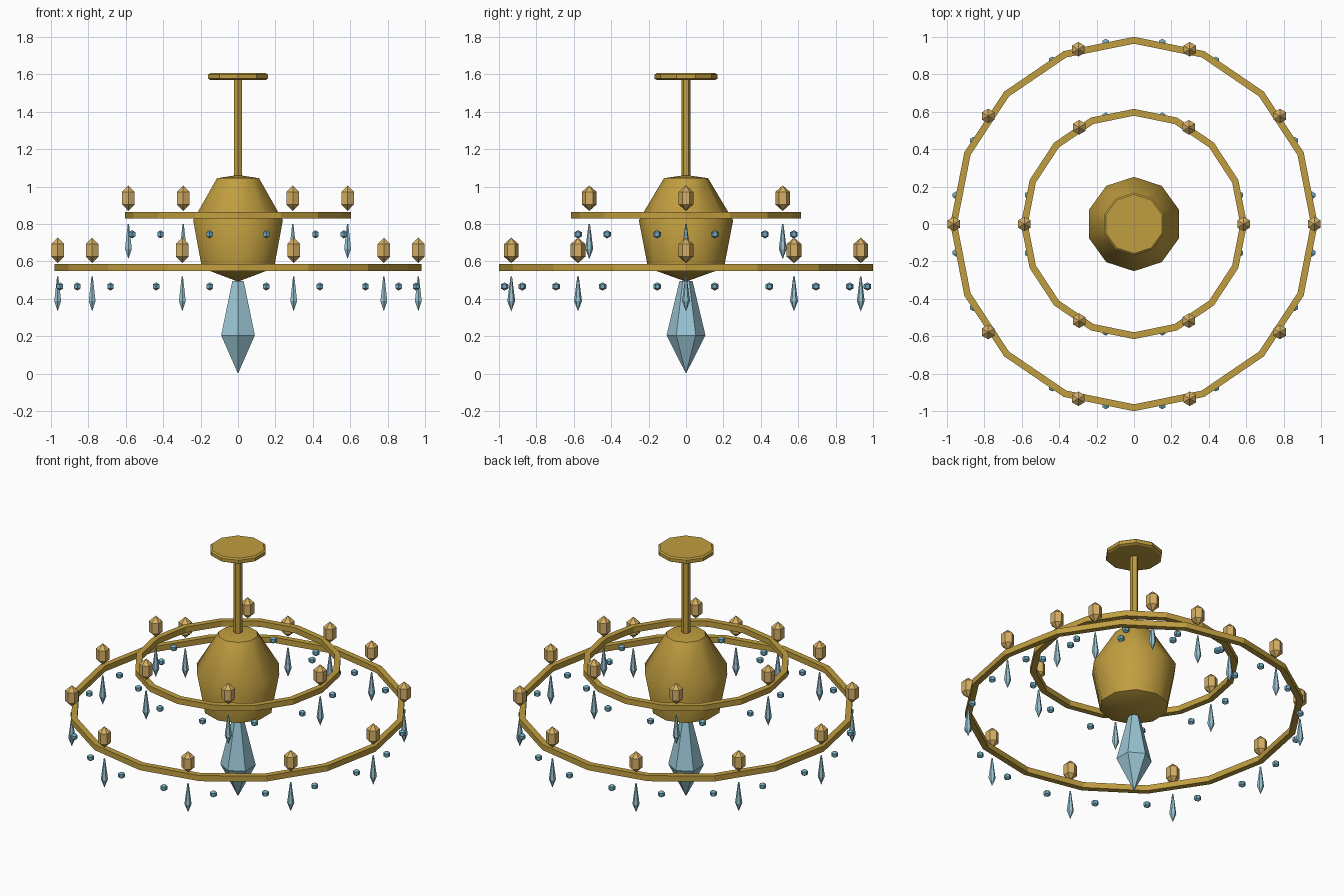
import bpy, bmesh
from math import sin, cos, pi, radians

if "Cube" in bpy.data.objects:
    bpy.data.objects.remove(bpy.data.objects["Cube"])

STRETCH = 1.019  # rings are slightly longer front to back


def material(name, rgb):
    m = bpy.data.materials.new(name)
    m.use_nodes = True
    m.diffuse_color = (*rgb, 1)
    m.node_tree.nodes["Principled BSDF"].inputs["Base Color"].default_value = (*rgb, 1)
    return m


gold = material("brass gold", (0.53, 0.34, 0.05))
amber = material("amber lamp", (0.67, 0.43, 0.13))
glass = material("pale blue crystal", (0.32, 0.56, 0.66))
bead_blue = material("blue bead", (0.17, 0.40, 0.52))


def lathe(name, profile, sides, mat, closed=False):
    """Mesh turned about z from (radius, height) points, one corner on the y axis."""
    bm = bmesh.new()
    rows = []
    for r, z in profile:
        if r == 0:
            rows.append([bm.verts.new((0, 0, z))] * sides)
        else:
            turn = [pi / 2 + 2 * pi * i / sides for i in range(sides)]
            rows.append([bm.verts.new((r * cos(a), r * sin(a), z)) for a in turn])
    pairs = list(zip(rows, rows[1:]))
    if closed:
        pairs.append((rows[-1], rows[0]))
    for low, high in pairs:
        for i in range(sides):
            j = (i + 1) % sides
            corners = dict.fromkeys((low[i], low[j], high[j], high[i]))
            bm.faces.new(list(corners))
    if not closed:
        for row in (rows[0], rows[-1]):
            if row[0] is not row[1]:
                bm.faces.new(row)
    bmesh.ops.recalc_face_normals(bm, faces=bm.faces)
    mesh = bpy.data.meshes.new(name)
    bm.to_mesh(mesh)
    bm.free()
    mesh.materials.append(mat)
    return mesh


def place(name, mesh, location=(0, 0, 0)):
    ob = bpy.data.objects.new(name, mesh)
    ob.location = location
    bpy.context.collection.objects.link(ob)
    return ob


def around(name, mesh, count, radius, z, start=0):
    for i in range(count):
        a = radians(start) + 2 * pi * i / count
        place(f"{name}_{i + 1}", mesh, (radius * cos(a), radius * STRETCH * sin(a), z))


def gem(r, h):
    """Profile of a small six-sided rounded gem."""
    return [(0, -h), (r, -h / 2), (r, h / 2), (0, h)]


# Ceiling plate and stem
place("ceiling_plate", lathe("ceiling_plate", [
    (0.155, 1.57), (0.168, 1.577), (0.168, 1.598), (0.158, 1.606)], 10, gold))
place("stem", lathe("stem", [(0.025, 1.03), (0.025, 1.58)], 6, gold))

# Central body
body = place("central_body", lathe("central_body", [
    (0, 0.492), (0.203, 0.565), (0.252, 0.82), (0.118, 1.045), (0, 1.062)], 10, gold))
bpy.context.view_layer.objects.active = body
body.select_set(True)
bpy.ops.object.shade_smooth_by_angle(angle=radians(45))
body.select_set(False)

# Large hanging crystal
place("central_crystal", lathe("central_crystal", [
    (0, 0), (0.104, 0.205), (0.035, 0.495)], 6, glass))

# Small shared pieces
lamp = lathe("lamp", gem(0.039, 0.068), 6, amber)
bead = lathe("bead", gem(0.02, 0.022), 6, bead_blue)
pendant = lathe("pendant", [(0, -0.235), (0.021, -0.18), (0.004, -0.048)], 6, glass)

# Two tiers: name, ring radius, ring height, lamp count, bead count
for tier, radius, z, lamps, beads in (("lower", 0.964, 0.568, 10, 20),
                                      ("upper", 0.586, 0.847, 6, 12)):
    w = 0.018
    section = [(radius - w, z - w), (radius + w, z - w),
               (radius + w, z + w), (radius - w, z + w)]
    ring = place(f"{tier}_ring", lathe(f"{tier}_ring", section, 16, gold, closed=True))
    ring.scale.y = STRETCH
    around(f"{tier}_lamp", lamp, lamps, radius, z + 0.091)
    around(f"{tier}_pendant", pendant, lamps, radius, z)
    around(f"{tier}_bead", bead, beads, radius, z - 0.102, 180 / beads)
